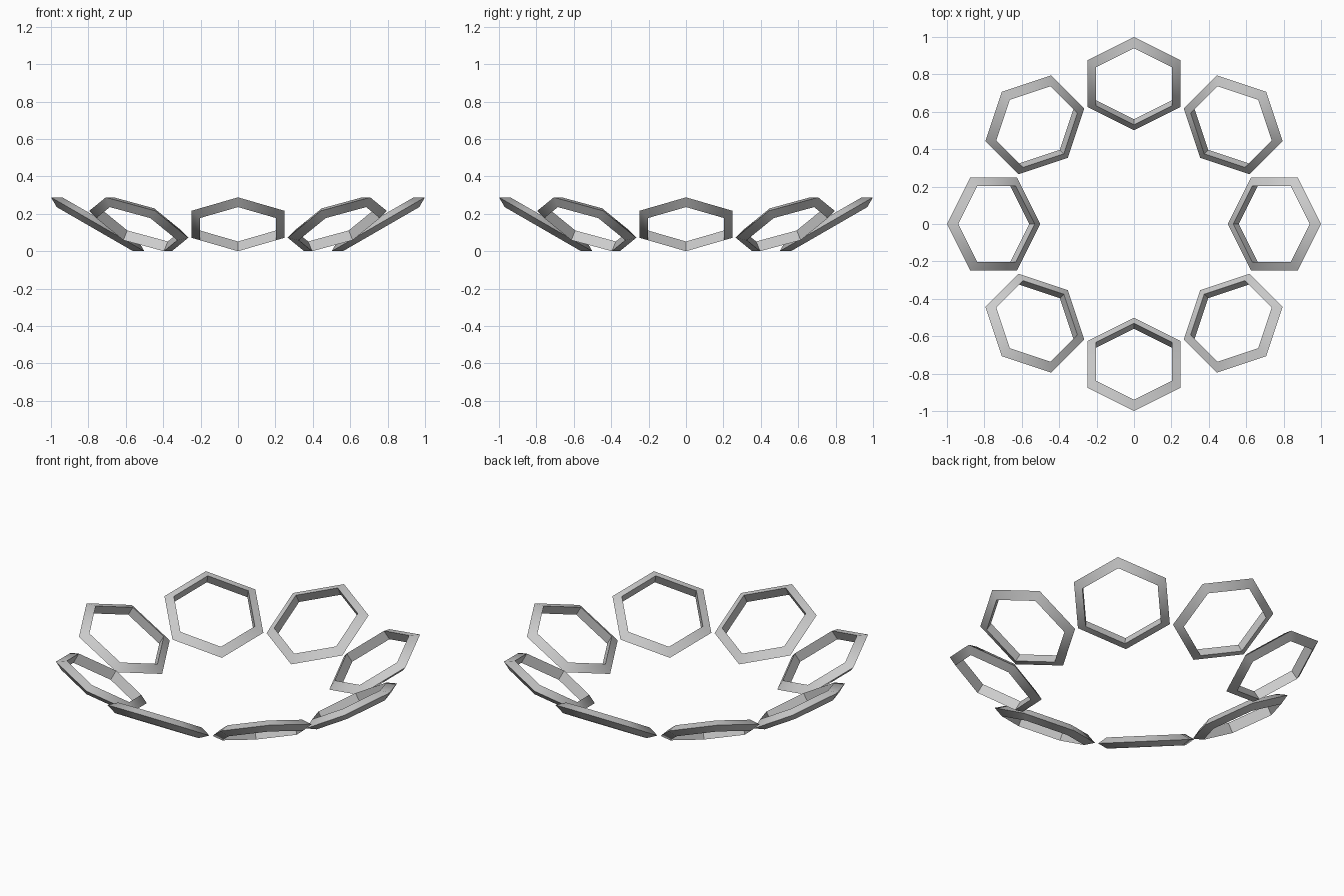
import bpy
from math import radians, sin, cos

if "Cube" in bpy.data.objects:
    bpy.data.objects.remove(bpy.data.objects["Cube"])

COUNT = 8            # links around the circle
OUTER = 0.288        # corner radius of each hexagonal link
MINOR = 0.0347       # radius of the triangular bar section
TILT = radians(30)   # links lean outward like a bowl

# Eight tilted hexagonal links with a triangular bar section
for i in range(COUNT):
    a = 2 * 3.14159265 * i / COUNT
    bpy.ops.mesh.primitive_torus_add(
        major_segments=6, minor_segments=3,
        major_radius=OUTER - MINOR, minor_radius=MINOR,
        location=(0.75 * cos(a), 0.75 * sin(a), OUTER * sin(TILT)),
        rotation=(0, -TILT, a))
    link = bpy.context.object
    link.name = f"hexagon_link_{i + 1}"
    bpy.ops.object.shade_smooth_by_angle(angle=radians(40))
